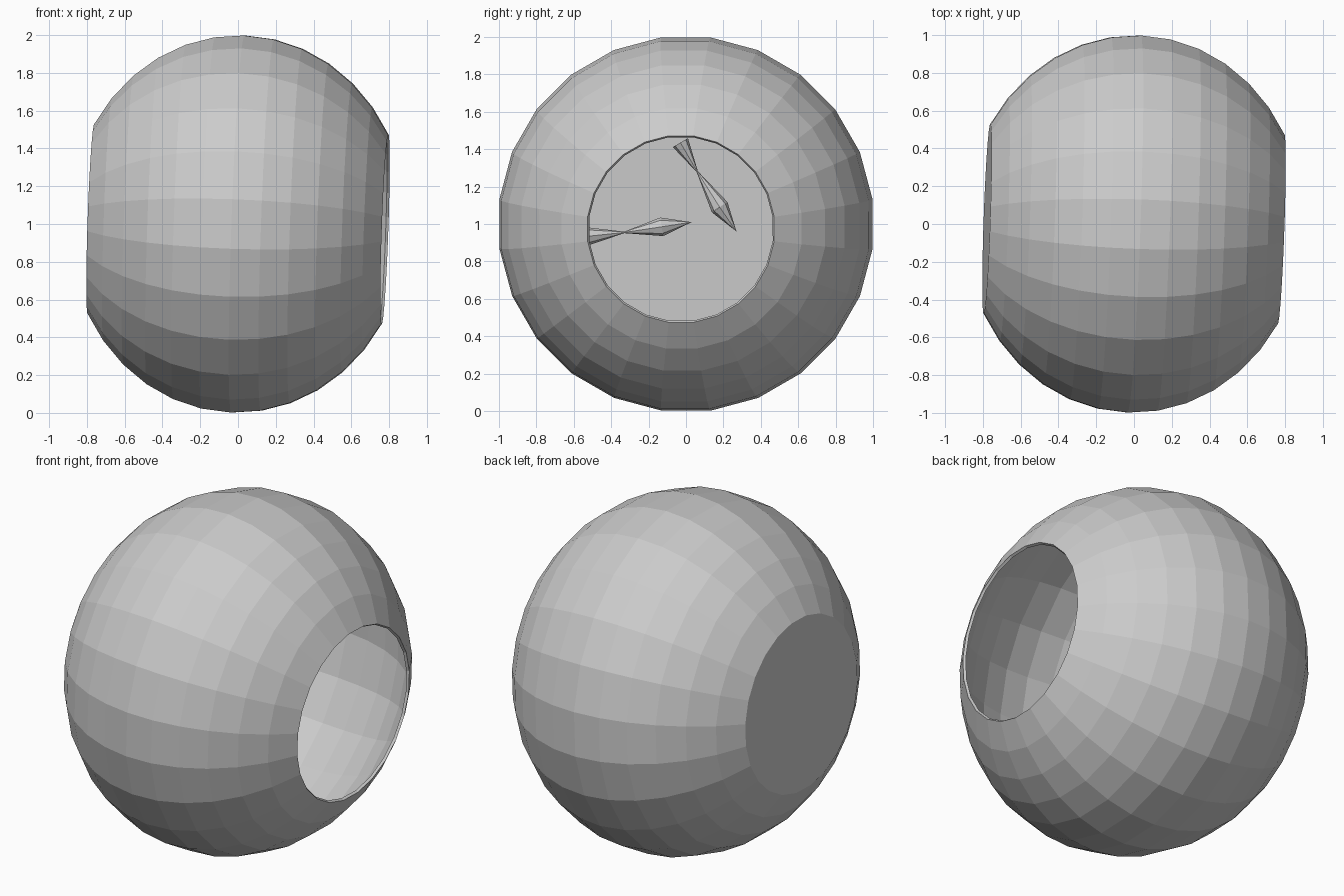
import bpy, bmesh
from math import radians, sin
from mathutils import Matrix, Vector

if "Cube" in bpy.data.objects:
    bpy.data.objects.remove(bpy.data.objects["Cube"])

# the bowl lies on its side: its axis points to +x, tilted about two degrees
TILT = (Matrix.Translation((0, 0, 1)) @ Matrix.Rotation(radians(-2), 4, 'Z')
        @ Matrix.Rotation(radians(92), 4, 'Y') @ Matrix.Rotation(radians(7.5), 4, 'Z'))


def add_object(name, bm):
    bmesh.ops.recalc_face_normals(bm, faces=bm.faces)
    mesh = bpy.data.meshes.new(name)
    bm.to_mesh(mesh)
    bm.free()
    obj = bpy.data.objects.new(name, mesh)
    bpy.context.collection.objects.link(obj)
    return obj


def add_cone(bm, a, b, r1, r2, sides=8):
    a, b = Vector(a), Vector(b)
    d = b - a
    matrix = Matrix.Translation((a + b) / 2) @ d.to_track_quat('Z', 'Y').to_matrix().to_4x4()
    bmesh.ops.create_cone(bm, cap_ends=True, segments=sides, radius1=r1, radius2=r2,
                          depth=d.length, matrix=matrix)


# bowl: squashed sphere, flat base, open mouth, thin wall
bm = bmesh.new()
bmesh.ops.create_uvsphere(bm, u_segments=24, v_segments=18, radius=1)
limit = sin(radians(60)) + 0.01
bmesh.ops.delete(bm, geom=[v for v in bm.verts if abs(v.co.z) > limit], context='VERTS')
base_edges = [e for e in bm.edges if e.is_boundary and e.verts[0].co.z < 0]
bmesh.ops.contextual_create(bm, geom=base_edges)
bmesh.ops.scale(bm, vec=(1.007, 1.007, 0.9), verts=bm.verts)
bmesh.ops.transform(bm, matrix=TILT, verts=bm.verts)
bmesh.ops.recalc_face_normals(bm, faces=bm.faces)
if max(bm.faces, key=lambda f: f.calc_area()).normal.x > 0:  # base must face outwards
    bmesh.ops.reverse_faces(bm, faces=bm.faces)
mesh = bpy.data.meshes.new("bowl")
bm.to_mesh(mesh)
bm.free()
bowl = bpy.data.objects.new("bowl", mesh)
bpy.context.collection.objects.link(bowl)
wall = bowl.modifiers.new("wall", 'SOLIDIFY')
wall.thickness = 0.016
wall.offset = -1

# flat bed across the bottom of the bowl
bm = bmesh.new()
bmesh.ops.create_circle(bm, cap_ends=True, segments=24, radius=0.61,
                        matrix=TILT @ Matrix.Translation((0, 0, -0.7)))
add_object("bed", bm)

# two fish: tail cone, tapered body and pointed head, given as (y, z) points
FISH = [((-0.52, 0.935), (-0.33, 0.955), (-0.13, 0.985), (0.03, 1.01)),
        ((-0.03, 1.435), (0.06, 1.28), (0.18, 1.09), (0.27, 0.96))]
for i, points in enumerate(FISH):
    tail, neck, widest, nose = [(0.0, y, z) for y, z in points]
    bm = bmesh.new()
    add_cone(bm, tail, neck, 0.047, 0.004)
    add_cone(bm, neck, widest, 0.004, 0.05)
    add_cone(bm, widest, nose, 0.05, 0.0)
    add_object(f"fish_{i + 1}", bm)
